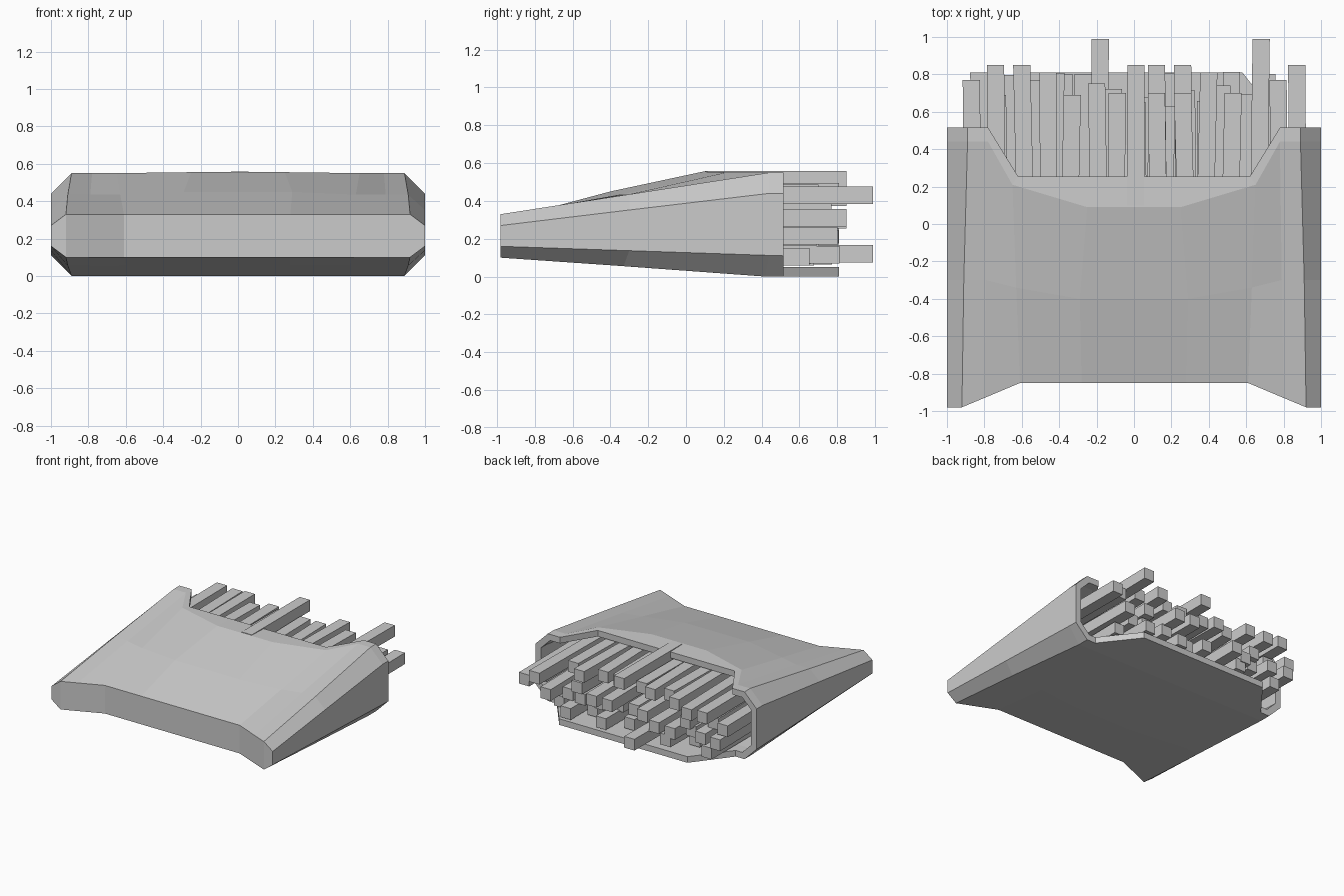
import bpy, bmesh, random
from mathutils import Matrix, Vector

if "Cube" in bpy.data.objects:
    bpy.data.objects.remove(bpy.data.objects["Cube"])

random.seed(4)


def make_object(name, bm):
    bmesh.ops.recalc_face_normals(bm, faces=bm.faces)
    mesh = bpy.data.meshes.new(name)
    bm.to_mesh(mesh)
    bm.free()
    ob = bpy.data.objects.new(name, mesh)
    bpy.context.collection.objects.link(ob)
    return ob


# Carton: four half sections from the closed end to the open rim.
# Each runs: four bottom columns outwards, two side points, four top columns inwards.
sections = [
    [(.28, -.85, .10), (.61, -.85, .10), (.80, -.93, .10), (.92, -.98, .10),
     (1, -.98, .16), (1, -.98, .27),
     (.92, -.98, .33), (.80, -.93, .33), (.61, -.85, .33), (.28, -.85, .33)],
    [(.28, -.40, .06), (.60, -.36, .058), (.79, -.33, .055), (.91, -.33, .055),
     (1, -.30, .137), (1, -.30, .352),
     (.91, -.30, .435), (.79, -.30, .435), (.63, -.34, .435), (.29, -.40, .45)],
    [(.28, .42, 0), (.60, .42, 0), (.79, .42, 0), (.89, .42, 0),
     (1, .44, .112), (1, .44, .44),
     (.89, .44, .55), (.78, .44, .55), (.65, .21, .55), (.25, .09, .555)],
    [(.28, .81, 0), (.58, .81, 0), (.81, .515, 0), (.89, .515, 0),
     (1, .515, .11), (1, .515, .44),
     (.89, .515, .55), (.78, .515, .55), (.62, .255, .55), (.25, .255, .55)],
]
bm = bmesh.new()
rings = []
for half in sections:
    full = half + [(-x, y, z) for x, y, z in reversed(half)]
    rings.append([bm.verts.new(p) for p in full])
for a, b in zip(rings, rings[1:]):
    for i in range(20):
        j = (i + 1) % 20
        bm.faces.new((a[i], a[j], b[j], b[i]))

# Folded closed end, built as upright strips
end = rings[0]
for s in (lambda i: end[i], lambda i: end[19 - i]):
    for i in range(4):
        bm.faces.new((s(i), s(i + 1), s(8 - i), s(9 - i)))
bm.faces.new((end[0], end[9], end[10], end[19]))
carton = make_object("carton", bm)
wall = carton.modifiers.new("wall", 'SOLIDIFY')
wall.thickness = .05
wall.offset = -1
wall.use_even_offset = True


# Fries: square bars given by position and end
def fry(n, x, z, y_end, size=.092):
    y_start = .1 if z > .38 else -.2
    lean = random.uniform(-.02, .02)
    bm = bmesh.new()
    bmesh.ops.create_cube(bm, size=1)
    for v in bm.verts:
        t = v.co.y + .5
        v.co = Vector((x + v.co.x * size + lean * (t - 1),
                       y_start + (y_end - y_start) * t,
                       z + v.co.z * size))
    make_object(f"fry_{n:02d}", bm)


placed = [
    (-.87, .33, .77), (-.83, .22, .81), (-.74, .43, .85), (-.73, .32, .69),
    (-.60, .42, .85), (-.46, .45, .81), (-.53, .30, .77), (-.33, .44, .69),
    (-.18, .12, .99), (-.20, .44, .75), (.01, .512, .85), (.12, .44, .70),
    (.12, .30, .85), (.26, .44, .70), (.26, .30, .85), (.40, .45, .81),
    (.53, .44, .70), (.47, .31, .74), (.68, .43, .99), (.77, .34, .77),
    (.87, .31, .85), (-.09, .44, .70),
]
for n, (x, z, y_end) in enumerate(placed):
    fry(n, x, z, y_end)

# Lower layers, filled evenly with seeded variation
n = len(placed)
for z, xs in ((.21, 11), (.115, 9)):
    for i in range(xs):
        x = -.70 + 1.42 * i / (xs - 1) + random.uniform(-.03, .03)
        if z < .15 and abs(x + .18) < .1:
            continue
        fry(n, x, z + random.uniform(-.012, .02), random.uniform(.62, .82))
        n += 1
